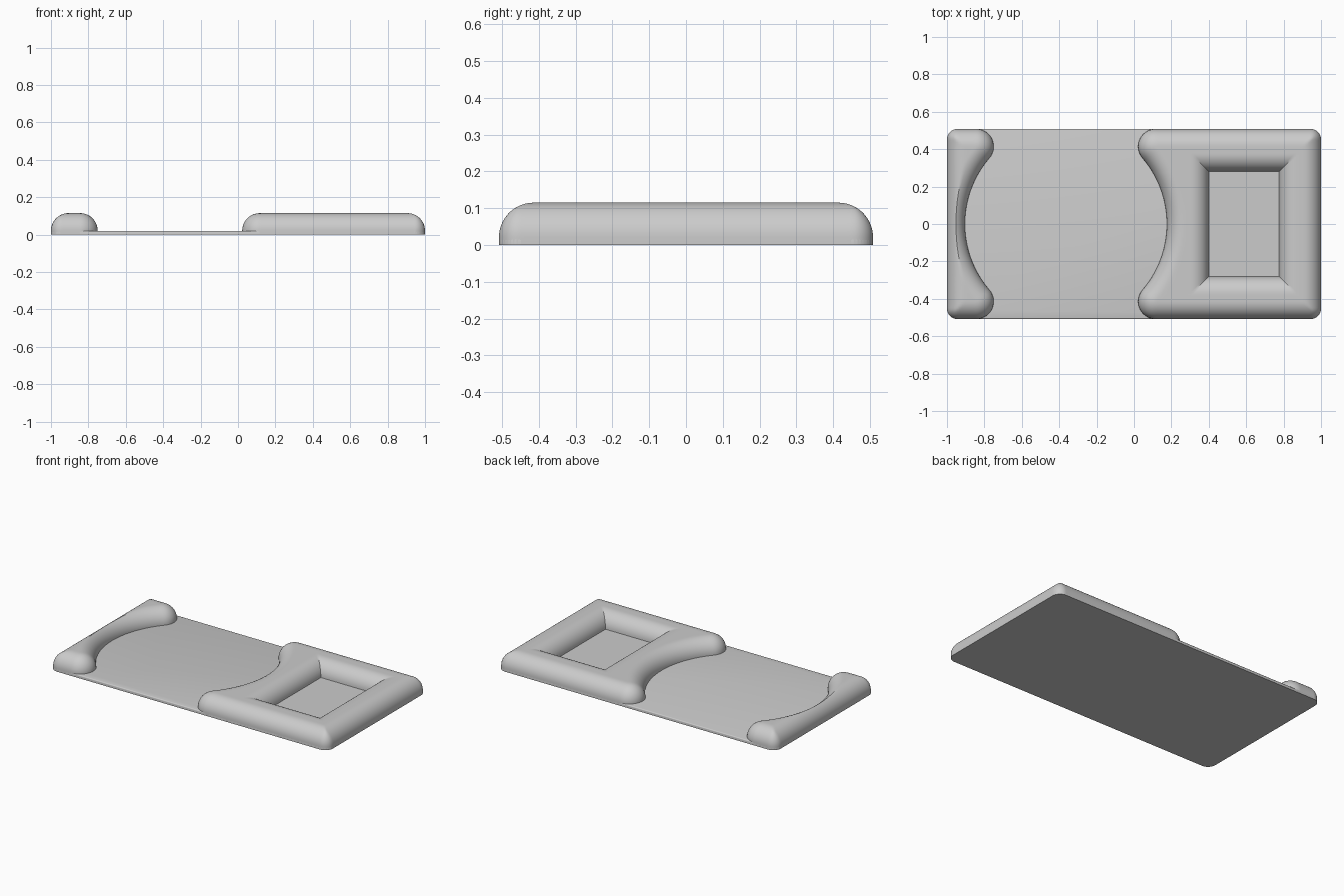
import bpy, bmesh
from math import sqrt, cos, pi, hypot

cube = bpy.data.objects.get("Cube")
if cube:
    bpy.data.objects.remove(cube, do_unlink=True)

# Main dimensions
HALF_X, HALF_Y, CORNER = 1.0, 0.508, 0.055
FLOOR, FILLET = 0.021, 0.094            # recess level and edge rounding
BITE_X, BITE_R = -0.364, 0.54           # circular recess
HORN_Y = HALF_Y - FILLET                # centre of the rounded horn tips
HORN_X = sqrt((BITE_R + FILLET) ** 2 - HORN_Y ** 2)
POCKET_L, POCKET_R, POCKET_Y = 0.40, 0.775, 0.28

gray = bpy.data.materials.new("plain gray")
gray.use_nodes = True
gray.diffuse_color = (0.6, 0.6, 0.6, 1)
gray.node_tree.nodes["Principled BSDF"].inputs["Base Color"].default_value = (0.6, 0.6, 0.6, 1)


def finish(name, bm):
    bmesh.ops.recalc_face_normals(bm, faces=bm.faces)
    mesh = bpy.data.meshes.new(name)
    bm.to_mesh(mesh)
    bm.free()
    obj = bpy.data.objects.new(name, mesh)
    mesh.materials.append(gray)
    bpy.context.collection.objects.link(obj)
    bpy.ops.object.select_all(action="DESELECT")
    obj.select_set(True)
    bpy.context.view_layer.objects.active = obj
    bpy.ops.object.shade_smooth_by_angle(angle=pi / 6)
    return obj


def ease(a, b, n):
    """n steps from a to b, packed close together near a"""
    return [a + (b - a) * (1 - cos(pi / 2 * i / n)) for i in range(n + 1)]


def even(a, b, n):
    return [a + (b - a) * i / n for i in range(n + 1)]


def outer_x(y):
    """half length of the rounded rectangle at y"""
    t = max(0, abs(y) - (HALF_Y - CORNER))
    return HALF_X - CORNER + sqrt(max(0, CORNER ** 2 - t * t))


def inner_x(y):
    """distance from the recess centre line to the raised part at y"""
    y = abs(y)
    if y < HORN_Y * BITE_R / (BITE_R + FILLET):
        return sqrt(BITE_R ** 2 - y * y)
    return HORN_X - sqrt(max(0, FILLET ** 2 - (y - HORN_Y) ** 2))


def edge_distance(x, y):
    """distance from a point to the outline of the raised parts"""
    y = abs(y)
    qx, qy = abs(x) - HALF_X + CORNER, y - HALF_Y + CORNER
    box = CORNER - min(max(qx, qy), 0) - hypot(max(qx, 0), max(qy, 0))
    u = abs(x - BITE_X)
    bite = hypot(u, y) - BITE_R
    # Rounded horn tip between the recess arc and the long side
    a = (HORN_X - u) * (BITE_R + FILLET) / HORN_X
    b = y - HORN_Y + a * HORN_Y / (BITE_R + FILLET)
    if a > 0 and b > 0:
        return FILLET - hypot(u - HORN_X, y - HORN_Y)
    return min(box, bite)


def rounded(d):
    d = min(max(d, 0), FILLET)
    return FLOOR + sqrt(max(0, FILLET ** 2 - (FILLET - d) ** 2))


def raised_part(name, columns, pocket, centre):
    """rounded block made of rows across the outline, with a skirt to the ground"""
    bm = bmesh.new()
    grid = []
    for y in rows:
        line = []
        for x in columns(y):
            z = rounded(edge_distance(x, y))
            if pocket:
                z = min(z, rounded(max(POCKET_L - x, x - POCKET_R, abs(y) - POCKET_Y)))
            line.append(bm.verts.new((x, y, z)))
        grid.append(line)
    # Split each cell along the direction of the mitred corners
    for low, high in zip(grid, grid[1:]):
        for a, b, c, d in zip(low, low[1:], high[1:], high):
            mx, my = (a.co.x + b.co.x) / 2 - centre, (a.co.y + d.co.y) / 2
            tris = ((a, b, c), (a, c, d)) if mx * my > 0 else ((a, b, d), (b, c, d))
            for tri in tris:
                bm.faces.new(tri)
    rim = [e for e in bm.edges if e.is_boundary]
    skirt = bmesh.ops.extrude_edge_only(bm, edges=rim)["geom"]
    for v in skirt:
        if isinstance(v, bmesh.types.BMVert):
            v.co.z = 0.002
    return finish(name, bm)


# Rows shared by both raised parts
half = even(0, POCKET_Y, 12)
half += ease(POCKET_Y, POCKET_Y + FILLET, 12)[1:]
half += ease(HALF_Y, POCKET_Y + FILLET, 16)[::-1][1:]
rows = [-y for y in half[:0:-1]] + half


def grip_columns(y):
    a, b = -outer_x(y), BITE_X - inner_x(y)
    return [(a + b) / 2 - (b - a) / 2 * cos(pi * t) for t in even(0, 1, 28)]


def tray_columns(y):
    xs = ease(BITE_X + inner_x(y), POCKET_L - FILLET, 16)
    xs += ease(POCKET_L, POCKET_L - FILLET, 12)[::-1][1:]
    xs += even(POCKET_L, POCKET_R, 6)[1:]
    xs += ease(POCKET_R, POCKET_R + FILLET, 12)[1:]
    return xs + ease(outer_x(y), POCKET_R + FILLET, 14)[::-1][1:]


raised_part("end_grip", grip_columns, False, -0.95)
raised_part("pocket_tray", tray_columns, True, (POCKET_L + POCKET_R) / 2)

# Base plate with rounded corners and a softened top edge
bm = bmesh.new()
bmesh.ops.create_cube(bm, size=1)
for v in bm.verts:
    v.co = (v.co.x * 2 * HALF_X, v.co.y * 2 * HALF_Y, (v.co.z + 0.5) * 0.02)
upright = [e for e in bm.edges if abs(e.verts[0].co.z - e.verts[1].co.z) > 0.01]
bmesh.ops.bevel(bm, geom=upright, offset=CORNER, segments=10, profile=0.5, affect="EDGES")
top_rim = [e for e in bm.edges if all(v.co.z > 0.019 for v in e.verts)]
bmesh.ops.bevel(bm, geom=top_rim, offset=0.006, segments=3, profile=0.5, affect="EDGES")
finish("base_plate", bm)
